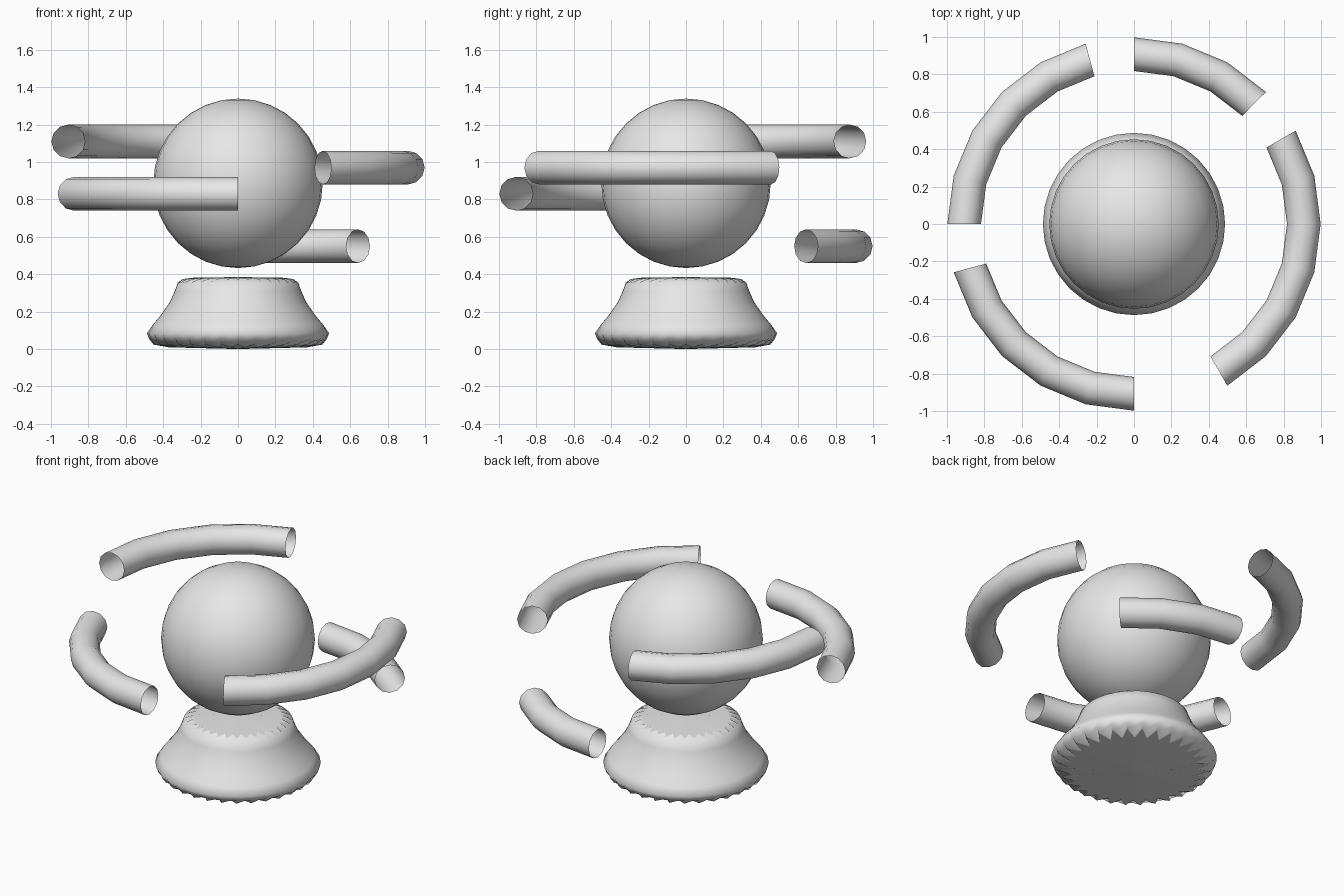
import bpy, bmesh, math

if "Cube" in bpy.data.objects:
    bpy.data.objects.remove(bpy.data.objects["Cube"])

grey = bpy.data.materials.new("light_grey")
grey.diffuse_color = (0.8, 0.8, 0.8, 1)
grey.use_nodes = True
grey.node_tree.nodes["Principled BSDF"].inputs["Base Color"].default_value = grey.diffuse_color


def finish(bm, name):
    bmesh.ops.recalc_face_normals(bm, faces=bm.faces[:])
    mesh = bpy.data.meshes.new(name)
    bm.to_mesh(mesh)
    bm.free()
    mesh.materials.append(grey)
    obj = bpy.data.objects.new(name, mesh)
    bpy.context.collection.objects.link(obj)
    return obj


def polar(r, a, z):
    return (r * math.cos(a), r * math.sin(a), z)


def arc_tube(name, start, end, z, major=0.908, minor=0.09, sides=12):
    """Open-ended piece of a ring, one section every 15 degrees."""
    bm = bmesh.new()
    rings = []
    for deg in range(start, end + 1, 15):
        ring = []
        for k in range(sides):
            t = 2 * math.pi * k / sides
            ring.append(bm.verts.new(polar(major + minor * math.cos(t),
                                           math.radians(deg), z + minor * math.sin(t))))
        rings.append(ring)
    for a, b in zip(rings, rings[1:]):
        for k in range(sides):
            n = (k + 1) % sides
            # wound so the normals point out of the tube
            bm.faces.new((a[k], b[k], b[n], a[n])).smooth = True
    bm.normal_update()
    # keep the explicit outward winding of the open tube
    mesh = bpy.data.meshes.new(name)
    bm.to_mesh(mesh)
    bm.free()
    mesh.materials.append(grey)
    bpy.context.collection.objects.link(bpy.data.objects.new(name, mesh))


# Floating ring pieces at four heights
arc_tube("ring_piece_back", 45, 90, 0.55)
arc_tube("ring_piece_back_left", 105, 180, 1.11)
arc_tube("ring_piece_front_left", 195, 270, 0.83)
arc_tube("ring_piece_right", -60, 30, 0.97)

# Ball
bm = bmesh.new()
bmesh.ops.create_uvsphere(bm, u_segments=32, v_segments=16, radius=0.453)
bmesh.ops.translate(bm, verts=bm.verts[:], vec=(0, 0, 0.886))
for f in bm.faces:
    f.smooth = True
finish(bm, "ball")

# Pedestal: lathe whose end rims zigzag between two radii
# each ring: radius, height on even spokes, then on odd spokes
profile = [(0.452, 0.024, 0.37, 0.009), (0.474, 0.052, 0.452, 0.040),
           (0.487, 0.085, 0.485, 0.083), (0.455, 0.13, 0.455, 0.13),
           (0.415, 0.178, 0.415, 0.178), (0.365, 0.25, 0.365, 0.25),
           (0.338, 0.31, 0.338, 0.31), (0.322, 0.355, 0.321, 0.356),
           (0.296, 0.374, 0.25, 0.381)]
N = 64
bm = bmesh.new()
rings = []
for re, ze, ro, zo in profile:
    rings.append([bm.verts.new(polar(*((ro, 2 * math.pi * i / N, zo) if i % 2
                                       else (re, 2 * math.pi * i / N, ze))))
                  for i in range(N)])
for a, b in zip(rings, rings[1:]):
    for i in range(N):
        n = (i + 1) % N
        bm.faces.new((a[i], a[n], b[n], b[i])).smooth = True
# Flat-shaded caps made of kite faces meeting in the middle
for ring, z in ((rings[0], 0.0), (rings[-1], 0.385)):
    centre = bm.verts.new((0, 0, z))
    for i in range(0, N, 2):
        bm.faces.new((centre, ring[i - 1], ring[i], ring[i + 1])).smooth = False
finish(bm, "pedestal")
